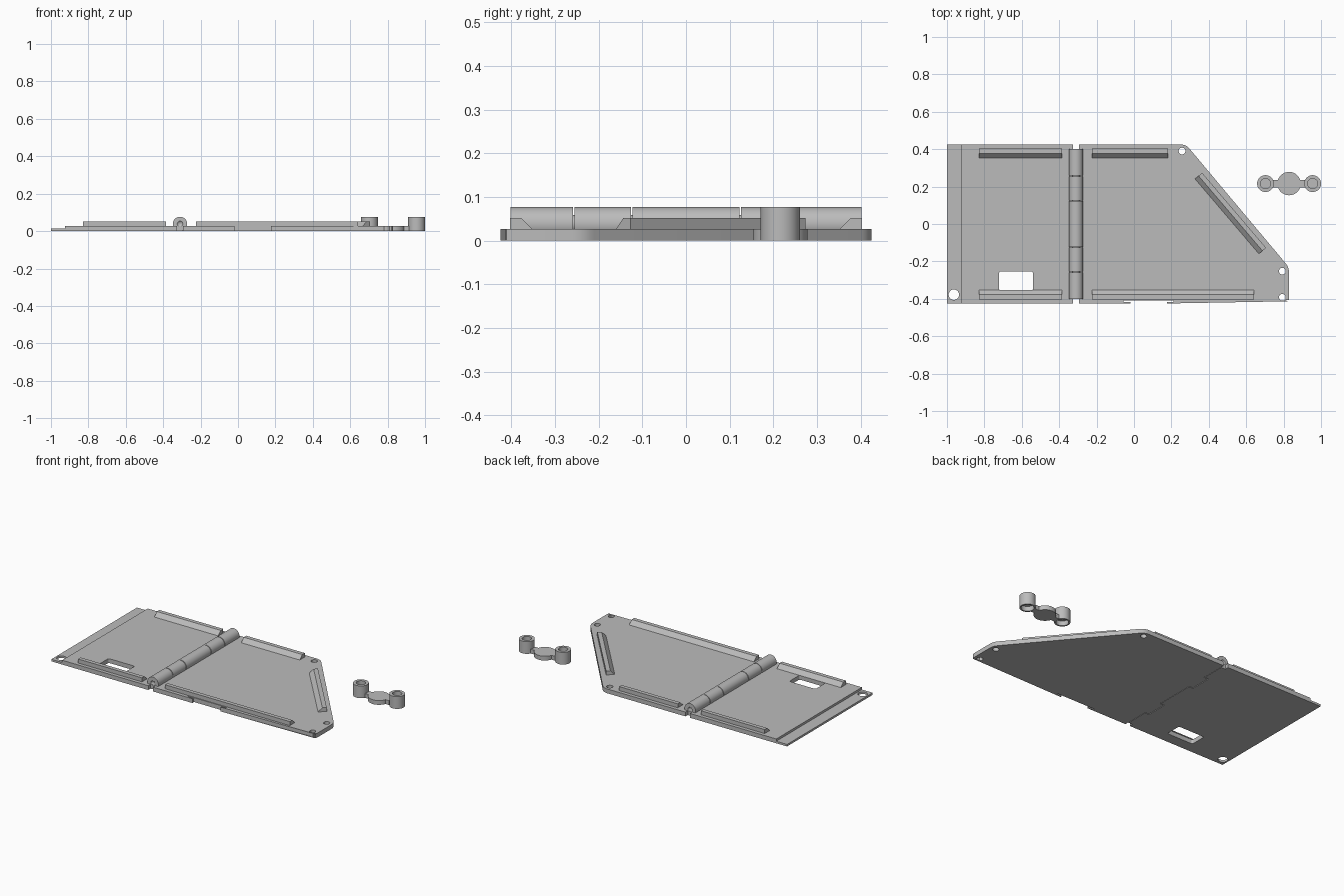
import bpy, bmesh, math
from mathutils import Matrix, Vector

if "Cube" in bpy.data.objects:
    bpy.data.objects.remove(bpy.data.objects["Cube"])

grey = bpy.data.materials.new("grey plastic")
grey.diffuse_color = (0.5, 0.5, 0.5, 1)
grey.use_nodes = True
grey.node_tree.nodes["Principled BSDF"].inputs["Base Color"].default_value = grey.diffuse_color


def add_mesh(name, bm):
    bmesh.ops.remove_doubles(bm, verts=bm.verts, dist=1e-5)
    bmesh.ops.recalc_face_normals(bm, faces=bm.faces)
    me = bpy.data.meshes.new(name)
    bm.to_mesh(me)
    bm.free()
    me.materials.append(grey)
    ob = bpy.data.objects.new(name, me)
    bpy.context.collection.objects.link(ob)
    return ob


def circle(x, y, r, n=32):
    return [(x + r * math.cos(2 * math.pi * i / n), y + r * math.sin(2 * math.pi * i / n)) for i in range(n)]


def rounded(points, r, n=5):
    """Soften every corner of an outline with a short quadratic curve."""
    out = []
    for i, p in enumerate(points):
        p, a, b = Vector(p), Vector(points[i - 1]), Vector(points[(i + 1) % len(points)])
        s, e = p + (a - p).normalized() * r, p + (b - p).normalized() * r
        for k in range(n + 1):
            t = k / n
            out.append(tuple(s * (1 - t) ** 2 + p * 2 * t * (1 - t) + e * t * t))
    return out


def rect(x0, x1, y0, y1):
    return [(x0, y0), (x1, y0), (x1, y1), (x0, y1)]


def slab(name, loops, z0, z1):
    """Flat part: first loop is the outline, the others are holes."""
    cu = bpy.data.curves.new(name + "_outline", 'CURVE')
    cu.dimensions = '2D'
    cu.fill_mode = 'BOTH'
    cu.extrude = (z1 - z0) / 2
    for loop in loops:
        sp = cu.splines.new('POLY')
        sp.points.add(len(loop) - 1)
        for pt, (x, y) in zip(sp.points, loop):
            pt.co = (x, y, 0, 1)
        sp.use_cyclic_u = True
    tmp = bpy.data.objects.new(name + "_outline", cu)
    bpy.context.collection.objects.link(tmp)
    dg = bpy.context.evaluated_depsgraph_get()
    me = bpy.data.meshes.new_from_object(tmp.evaluated_get(dg))
    bm = bmesh.new()
    bm.from_mesh(me)
    bmesh.ops.translate(bm, verts=bm.verts, vec=(0, 0, (z0 + z1) / 2))
    bpy.data.objects.remove(tmp)
    bpy.data.curves.remove(cu)
    bpy.data.meshes.remove(me)
    return add_mesh(name, bm)


def lathe(name, profile, matrix, n=48):
    """Turn (radius, height) points around local z."""
    bm = bmesh.new()
    rings = [[bm.verts.new((r * math.cos(2 * math.pi * i / n), r * math.sin(2 * math.pi * i / n), h))
              for i in range(n)] if r else [bm.verts.new((0, 0, h))] for r, h in profile]
    for a, b in zip(rings, rings[1:]):
        for i in range(n):
            j = (i + 1) % n
            quad = [a[i % len(a)], a[j % len(a)], b[j % len(b)], b[i % len(b)]]
            bm.faces.new(list(dict.fromkeys(quad)))
    bm.transform(matrix)
    return add_mesh(name, bm)


def ridge(name, centre, length, angle):
    """Raised rail: flat top on the outer half (+y), sloped on the inner half."""
    bm = bmesh.new()
    prof = [(-0.025, 0.027), (0.025, 0.027), (0.025, 0.052), (0, 0.052)]
    ends = [[bm.verts.new((x, y, z)) for y, z in prof] for x in (-length / 2, length / 2)]
    bm.faces.new(ends[0])
    bm.faces.new(ends[1])
    for i in range(4):
        j = (i + 1) % 4
        bm.faces.new([ends[0][i], ends[0][j], ends[1][j], ends[1][i]])
    bm.transform(Matrix.Translation((*centre, 0)) @ Matrix.Rotation(angle, 4, 'Z'))
    return add_mesh(name, bm)


T, W, HX = 0.027, 0.425, -0.31       # plate thickness, half depth, hinge x

# Left plate with window, and its thin outer lip
slab("left_plate", [rect(-0.925, HX - 0.016, -W, W),
                    rounded(rect(-0.722, -0.54, -0.355, -0.254), 0.012)], 0, T)
slab("left_lip", [rect(-1, -0.925, -W, W), circle(-0.963, -0.378, 0.028)], 0, 0.013)

# Right plate: slanted corner, latch notch in the front edge, three small holes
slant = rounded([(0.829, -0.425), (0.829, -0.232), (0.278, W), (0.0, W)], 0.028)[:18]
outline = ([(HX + 0.016, W), (HX + 0.016, -W), (-0.018, -W), (-0.018, -0.418), (-0.055, -0.418),
            (-0.055, -0.408), (0.21, -0.408), (0.21, -0.418), (0.177, -0.418), (0.177, -W)] + slant)
slab("right_plate", [outline] + [circle(x, y, 0.018, 24) for x, y in
                                 ((0.257, 0.39), (0.793, -0.252), (0.793, -0.392))], 0, T)

# Raised rails along the edges
for name, x0, x1, side in (("left_back_rail", -0.829, -0.385, 1), ("left_front_rail", -0.829, -0.385, -1),
                           ("right_back_rail", -0.225, 0.182, 1), ("right_front_rail", -0.225, 0.642, -1)):
    ridge(name, ((x0 + x1) / 2, side * 0.378), x1 - x0, 0 if side > 0 else math.pi)
ridge("slanted_rail", (0.516, 0.057), 0.527, math.atan2(-0.761, 0.649))

# Hinge knuckles, alternately tied to the left and right plate
R, HZ = 0.0383, 0.0383
cuts = [-0.402, -0.257, -0.124, 0.124, 0.257, 0.402]
along_y = Matrix.Translation((HX, 0, HZ)) @ Matrix.Rotation(-math.pi / 2, 4, 'X')
for k in range(5):
    a, b = cuts[k] + 0.002 * (k > 0), cuts[k + 1] - 0.002 * (k < 4)
    lathe(f"hinge_knuckle_{k + 1}", [(0, a + 0.014), (0.015, a), (R, a), (R, b), (0.015, b), (0, b - 0.014)], along_y)
    x0, x1 = (HX - 0.016, HX + 0.012) if k % 2 == 0 else (HX - 0.012, HX + 0.016)
    slab(f"knuckle_base_{k + 1}", [rect(x0, x1, a, b)], 0, T)
lathe("hinge_pin", [(0, -0.30), (0.02, -0.30), (0.02, 0.30), (0, 0.30)], along_y)

# Separate connector: flat disc and arms between two hollow posts
CX, CY = 0.829, 0.216
lathe("connector_disc", [(0, 0), (0.0625, 0), (0.0625, T), (0, T)], Matrix.Translation((CX, CY, 0)))
for name, s in (("left", -1), ("right", 1)):
    x = CX + s * 0.126
    lathe(f"connector_post_{name}", [(0, 0.03), (0.036, 0.03), (0.036, 0), (0.045, 0), (0.045, 0.0765),
                                     (0.027, 0.0765), (0.027, 0.045), (0, 0.045)], Matrix.Translation((x, CY, 0)))
    ends = sorted((CX + s * 0.05, CX + s * 0.085))
    slab(f"connector_arm_{name}", [rect(*ends, CY - 0.02, CY + 0.02)], 0, T)

# Smooth the round walls, keep the edges crisp
for ob in bpy.context.scene.objects:
    ob.select_set(True)
    bpy.context.view_layer.objects.active = ob
bpy.ops.object.shade_smooth_by_angle(angle=math.radians(30))
